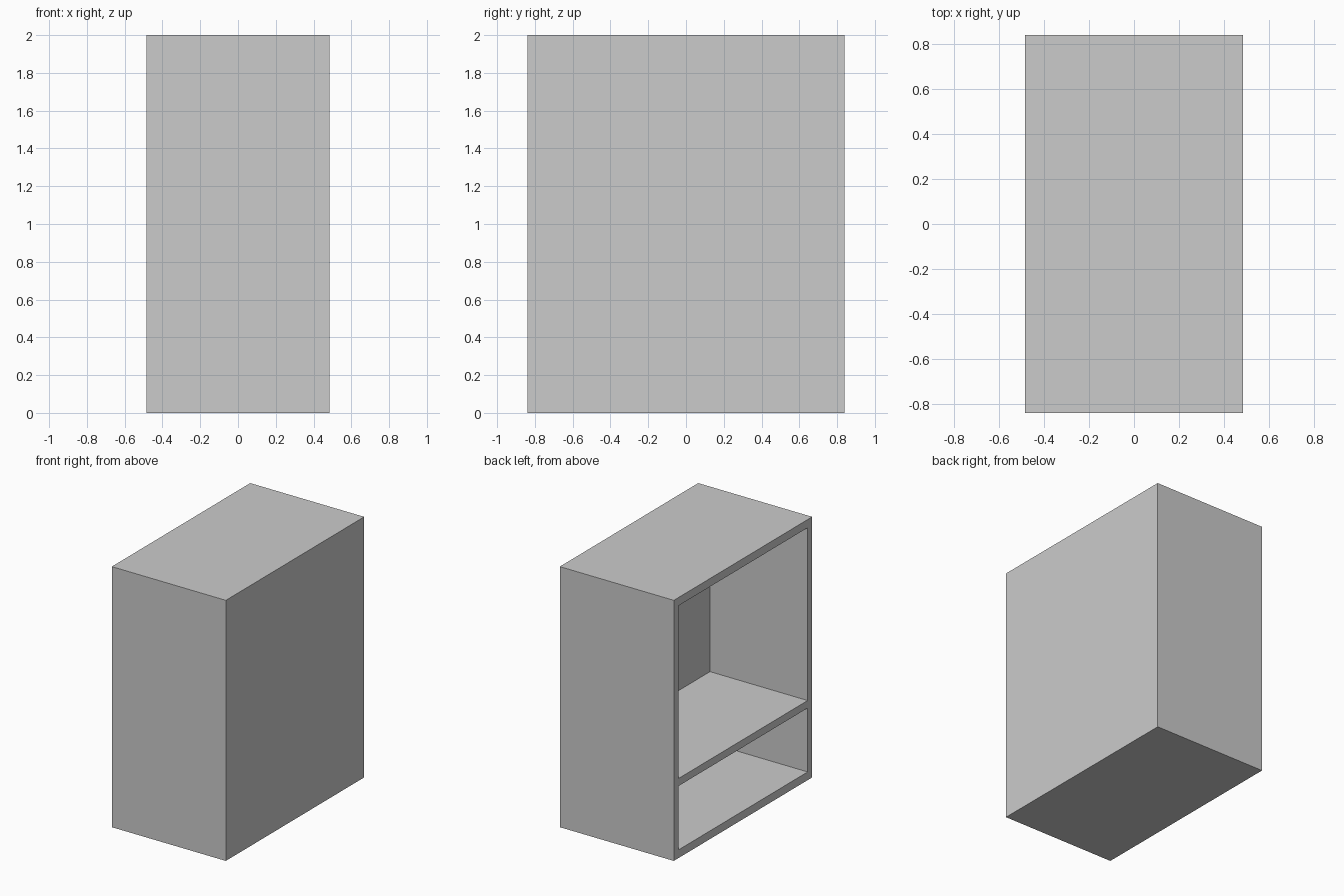
import bpy

if "Cube" in bpy.data.objects:
    bpy.data.objects.remove(bpy.data.objects["Cube"])

HX, HY, H = 0.484, 0.839, 2.0        # half depth, half width, height
SIDE, SLAB = 0.055, 0.063            # side wall and top/bottom thickness
BACK_X = 0.345                       # inner face of the thick back panel
SHELF_BOTTOM, SHELF_TOP = 0.553, 0.611


def box(name, lo, hi):
    """Axis-aligned box between two corners."""
    bpy.ops.mesh.primitive_cube_add(size=1)
    ob = bpy.context.object
    ob.name = name
    for v in ob.data.vertices:
        v.co = [l if c < 0 else h for c, l, h in zip(v.co, lo, hi)]
    return ob


# Cabinet carcass
cabinet = box("cabinet", (-HX, -HY, 0), (HX, HY, H))

# Two compartments open on the left side, leaving the shelf between them
compartments = {
    "lower_compartment": (SLAB, SHELF_BOTTOM),
    "upper_compartment": (SHELF_TOP, H - SLAB),
}
for name, (z0, z1) in compartments.items():
    cutter = box(name, (-HX - 0.1, -HY + SIDE, z0), (BACK_X, HY - SIDE, z1))
    cutter.hide_render = True
    mod = cabinet.modifiers.new(name, 'BOOLEAN')
    mod.operation = 'DIFFERENCE'
    mod.solver = 'EXACT'
    mod.object = cutter
    bpy.context.view_layer.objects.active = cabinet
    bpy.ops.object.modifier_apply(modifier=mod.name)
    bpy.data.objects.remove(cutter, do_unlink=True)
